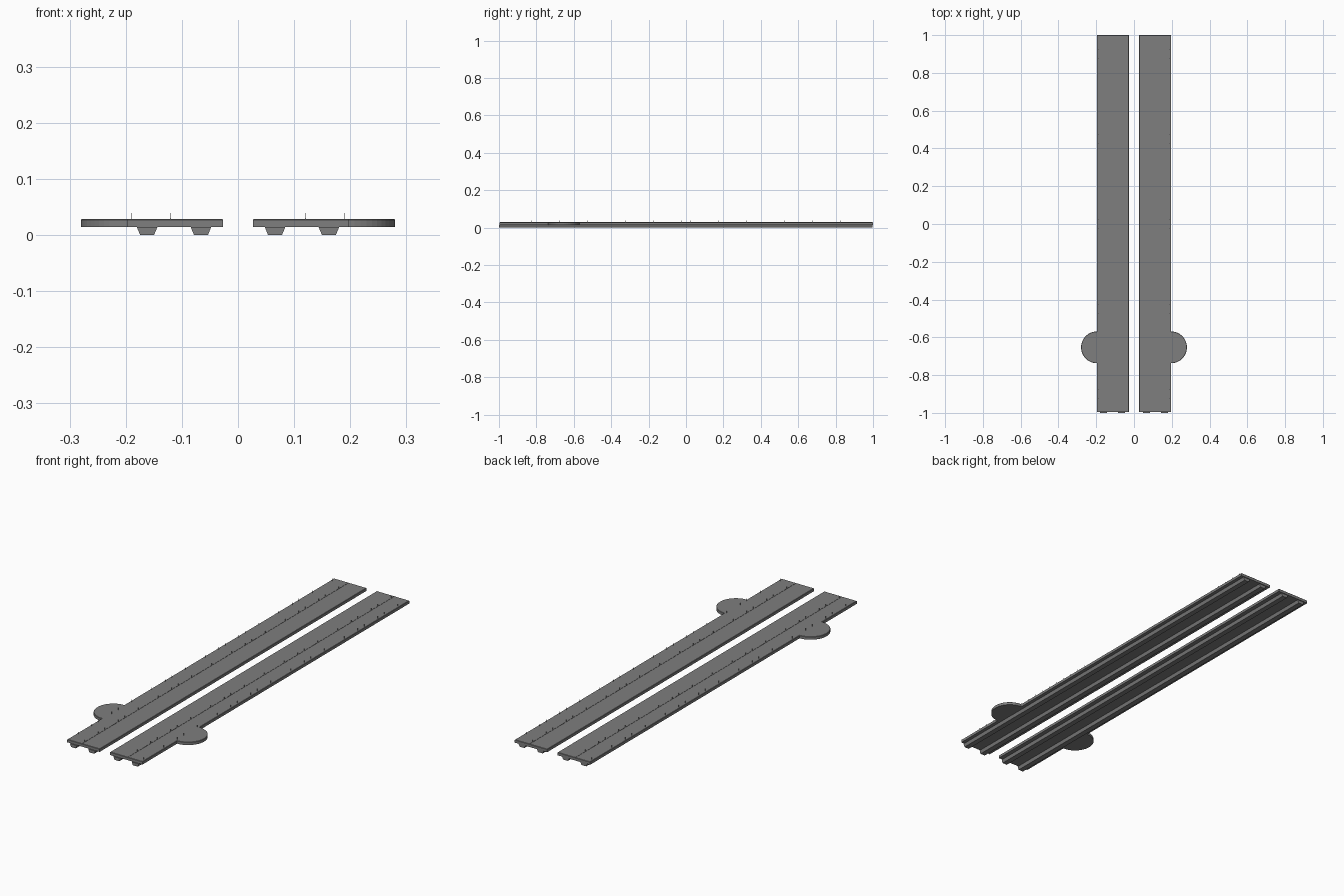
import bpy, bmesh, math

if "Cube" in bpy.data.objects:
    bpy.data.objects.remove(bpy.data.objects["Cube"])

DECK_BOTTOM, DECK_TOP = 0.0145, 0.0285
INNER, OUTER = 0.027, 0.197

dark_grey = bpy.data.materials.new("dark_grey")
dark_grey.diffuse_color = (0.21, 0.21, 0.21, 1)
dark_grey.use_nodes = True
dark_grey.node_tree.nodes["Principled BSDF"].inputs["Base Color"].default_value = dark_grey.diffuse_color


def new_object(name, bm):
    bmesh.ops.recalc_face_normals(bm, faces=bm.faces[:])
    me = bpy.data.meshes.new(name)
    bm.to_mesh(me)
    bm.free()
    me.materials.append(dark_grey)
    ob = bpy.data.objects.new(name, me)
    bpy.context.collection.objects.link(ob)
    # every part is repeated on the other side
    ob.modifiers.new("mirror", 'MIRROR').use_mirror_merge = False
    return ob


def extrude(bm, points, offset):
    face = bm.faces.new([bm.verts.new(p) for p in points])
    res = bmesh.ops.extrude_face_region(bm, geom=[face])
    verts = [g for g in res["geom"] if isinstance(g, bmesh.types.BMVert)]
    bmesh.ops.translate(bm, verts=verts, vec=offset)


def box(bm, x0, x1, y0, y1, z0, z1):
    extrude(bm, [(x0, y0, z0), (x1, y0, z0), (x1, y1, z0), (x0, y1, z0)], (0, 0, z1 - z0))


def soften_top(bm, width):
    edges = [e for e in bm.edges if all(v.co.z > DECK_TOP - 1e-5 for v in e.verts)]
    bmesh.ops.bevel(bm, geom=edges, offset=width, segments=1, affect='EDGES')


# long deck with a half-round platform on its outer side
bm = bmesh.new()
outline = [(INNER, -0.996), (OUTER, -0.996)]
for i in range(25):
    a = -math.pi / 2 + math.pi * i / 24
    outline.append((OUTER + 0.083 * math.cos(a), -0.653 + 0.084 * math.sin(a)))
outline += [(OUTER, 1.0), (INNER, 1.0)]
extrude(bm, [(x, y, DECK_BOTTOM) for x, y in outline], (0, 0, DECK_TOP - DECK_BOTTOM))
soften_top(bm, 0.0015)
new_object("deck", bm)

# tapered support beams under the deck
bm = bmesh.new()
for x in (0.066, 0.162):
    profile = [(x - 0.0125, -1.0, 0), (x + 0.0125, -1.0, 0),
               (x + 0.0185, -1.0, DECK_BOTTOM), (x - 0.0185, -1.0, DECK_BOTTOM)]
    extrude(bm, profile, (0, 1.996, 0))
new_object("support_beams", bm)

# fine rows of posts, the inner row standing on a low strip
bm = bmesh.new()
box(bm, 0.119, 0.121, -0.994, 0.998, DECK_TOP - 0.001, DECK_TOP + 0.001)
for x in (0.12, 0.189):
    for i in range(40):
        y = -0.975 + 0.05 * i
        box(bm, x - 0.0004, x + 0.0004, y - 0.0004, y + 0.0004, DECK_TOP - 0.001, 0.039)
new_object("posts", bm)
